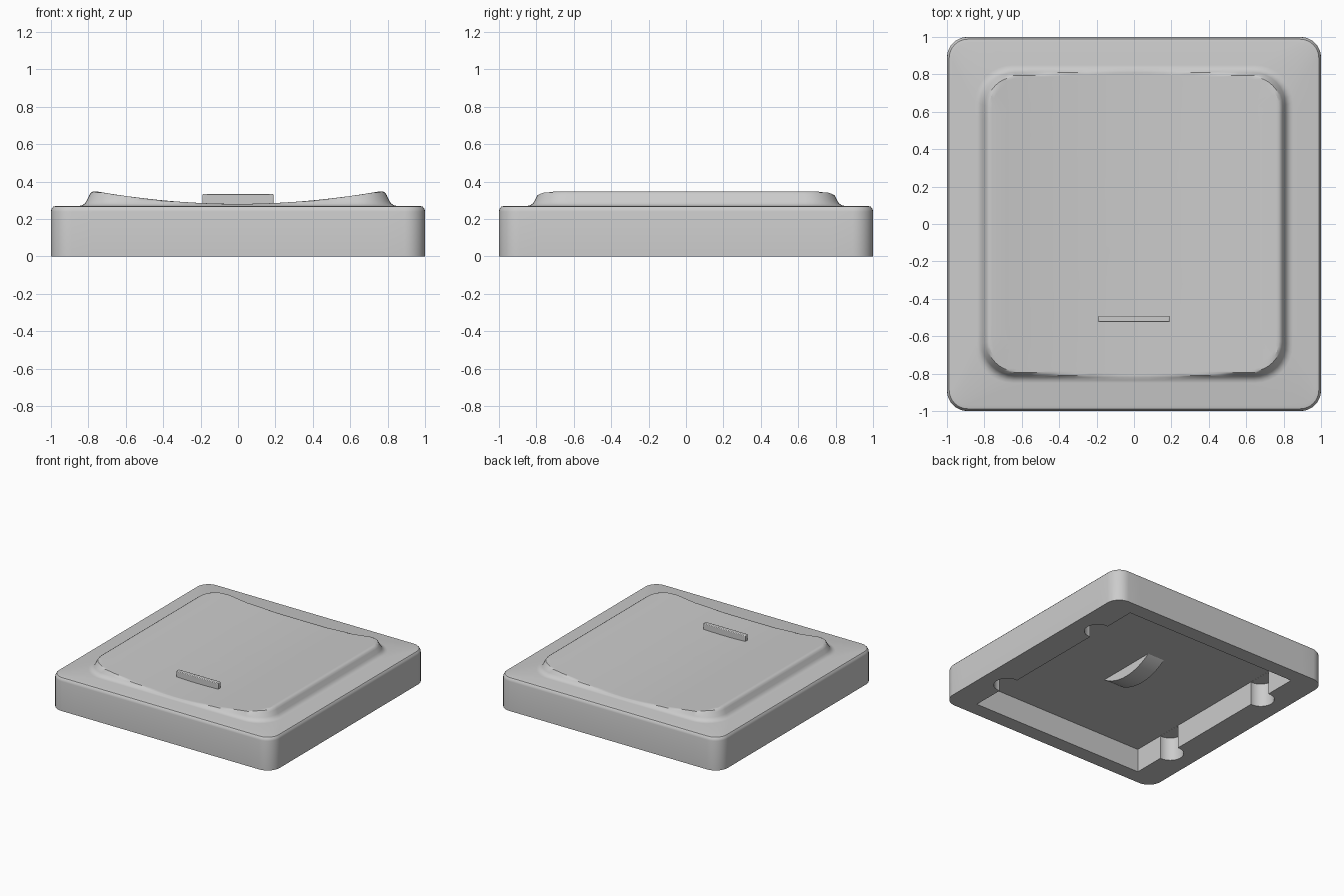
import bpy, bmesh
from math import sin, cos, pi, radians
from mathutils import Matrix, Vector

if "Cube" in bpy.data.objects:
    bpy.data.objects.remove(bpy.data.objects["Cube"], do_unlink=True)

grey = bpy.data.materials.new("light_grey_plastic")
grey.use_nodes = True
colour = (0.6, 0.6, 0.6, 1)
grey.diffuse_color = colour
grey.node_tree.nodes["Principled BSDF"].inputs["Base Color"].default_value = colour


def make(name, bm):
    bmesh.ops.recalc_face_normals(bm, faces=bm.faces)
    mesh = bpy.data.meshes.new(name)
    bm.to_mesh(mesh)
    bm.free()
    mesh.materials.append(grey)
    ob = bpy.data.objects.new(name, mesh)
    bpy.context.collection.objects.link(ob)
    return ob


def box(name, centre, size):
    bm = bmesh.new()
    bmesh.ops.create_cube(bm, size=1, matrix=Matrix.Translation(centre) @ Matrix.Diagonal((*size, 1)))
    return make(name, bm)


def cylinder(name, centre, radius, depth, turn=0):
    bm = bmesh.new()
    bmesh.ops.create_cone(bm, cap_ends=True, segments=64, radius1=radius, radius2=radius, depth=depth,
                          matrix=Matrix.Translation(centre) @ Matrix.Rotation(turn, 4, 'Y'))
    return make(name, bm)


def activate(ob):
    bpy.ops.object.select_all(action='DESELECT')
    ob.select_set(True)
    bpy.context.view_layer.objects.active = ob


def boolean(ob, other, operation):
    mod = ob.modifiers.new(operation, 'BOOLEAN')
    mod.operation, mod.object, mod.solver = operation, other, 'EXACT'
    activate(ob)
    bpy.ops.object.modifier_apply(modifier=mod.name)
    bpy.data.objects.remove(other, do_unlink=True)


def smooth(ob, angle=30):
    activate(ob)
    bpy.ops.object.shade_smooth_by_angle(angle=radians(angle))


def dish(x):
    return 0.281 + 0.069 * (x / 0.77) ** 2


def rounded_square(half, radius, steps=16, arc=8):
    # Same point count for every ring, so rings can be bridged
    points, c = [], half - radius
    for side in range(4):
        turn = Matrix.Rotation(side * pi / 2, 2)
        for i in range(steps):
            points.append(turn @ Vector((half, -c + 2 * c * i / steps)))
        for i in range(arc):
            a = i / arc * pi / 2
            points.append(turn @ Vector((c + radius * cos(a), c + radius * sin(a))))
    return points


# Shell: rings of half width, corner radius and height, capped by the dish
rings = [(1, .11, 0), (1, .11, .24), (.997, .107, .254), (.988, .1, .266), (.97, .09, .27),
         (.85, .2, .27), (.835, .19, .273), (.82, .18, .282), (.81, .172, .297),
         (.795, .162, .328), (.787, .157, .341), (.775, .15, .348), (.76, .145, 1)]
rings += [(.76 * k, .145 * k, 1) for k in (.9, .8, .7, .6, .5, .4, .3, .2, .1, .03)]
bm = bmesh.new()
loops = [[bm.verts.new((p.x, p.y, min(z, dish(p.x)))) for p in rounded_square(h, r)]
         for h, r, z in rings]
for low, high in zip(loops, loops[1:]):
    for i in range(len(low)):
        j = (i + 1) % len(low)
        bm.faces.new((low[i], low[j], high[j], high[i]))
bm.faces.new(loops[0])
bm.faces.new(loops[-1])
shell = make("keycap_shell", bm)

# Hollow underside with rounded clip pockets in the side walls
ceiling = 0.19
boolean(shell, box("cavity", (0, 0, ceiling - .5), (1.55, 1.76, 1)), 'DIFFERENCE')
for sx in (-1, 1):
    for sy in (-1, 1):
        pocket = cylinder("pocket", (.785 * sx, .52 * sy, ceiling - .5), .1, .998)
        boolean(shell, pocket, 'DIFFERENCE')
smooth(shell)

# Curved pressing pad under the middle of the ceiling
pad = cylinder("press_pad", (0, 0, ceiling + .36), .44, .15, pi / 2)
boolean(pad, box("trim", (0, 0, ceiling + .51), (1, 1, 1)), 'DIFFERENCE')
smooth(pad)

# Raised finger bar on the dished top
bar = box("finger_bar", (0, -.508, .3), (.38, .034, .066))
bevel = bar.modifiers.new("soft_edges", 'BEVEL')
bevel.width, bevel.segments = .005, 2
smooth(bar)
